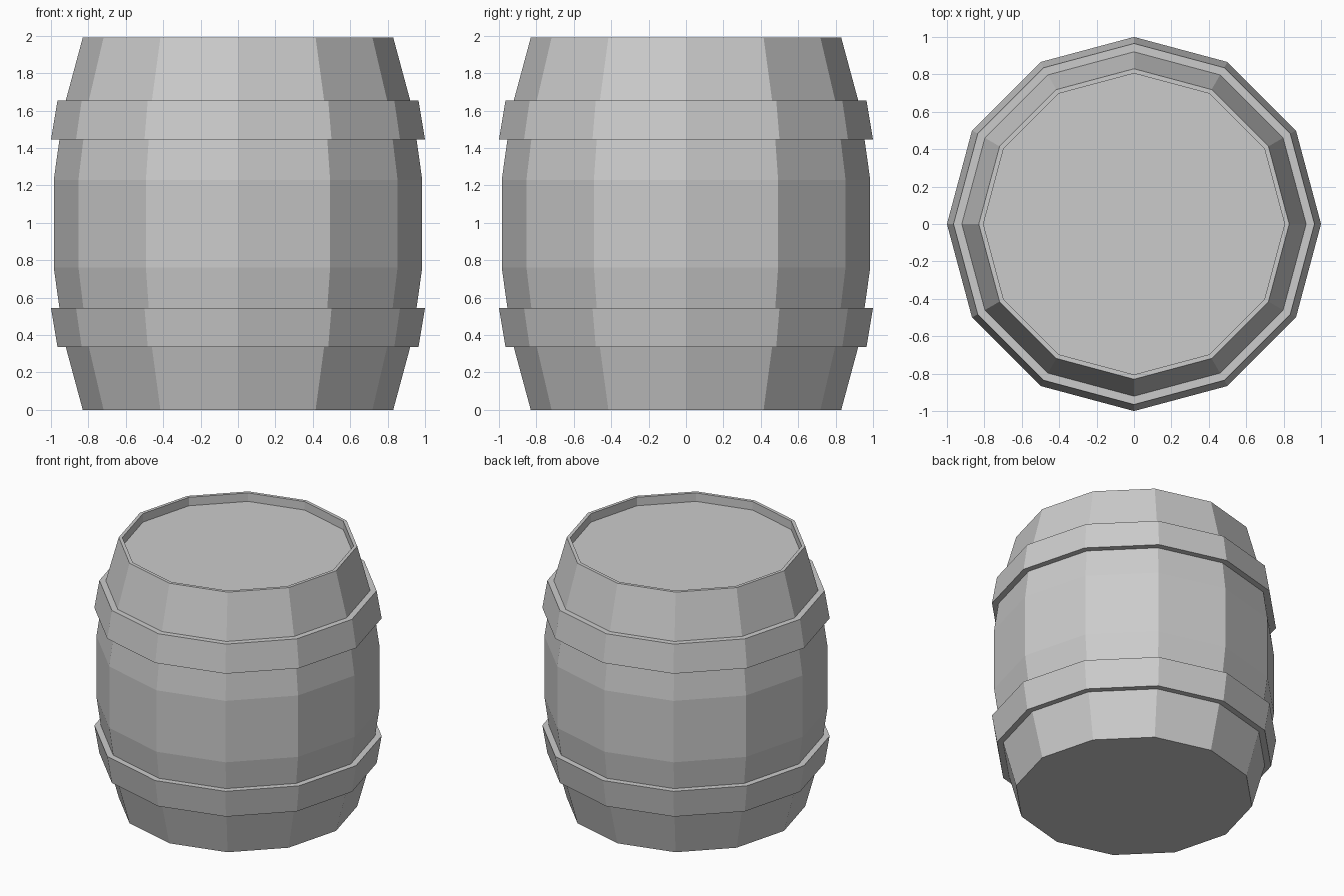
import bpy, bmesh
from math import cos, sin, pi

if "Cube" in bpy.data.objects:
    bpy.data.objects.remove(bpy.data.objects["Cube"])

SIDES = 12
HEIGHT = 1.99


def lathe(name, profile, closed):
    """Revolve (radius, z) points around z; cap both ends unless closed."""
    bm = bmesh.new()
    rings = [[bm.verts.new((r * cos(2 * pi * i / SIDES), r * sin(2 * pi * i / SIDES), z))
              for i in range(SIDES)] for r, z in profile]
    pairs = list(zip(rings, rings[1:]))
    if closed:
        pairs.append((rings[-1], rings[0]))
    else:
        bm.faces.new(rings[0])
        bm.faces.new(rings[-1])
    for a, b in pairs:
        for i in range(SIDES):
            j = (i + 1) % SIDES
            bm.faces.new((a[i], a[j], b[j], b[i]))
    bmesh.ops.recalc_face_normals(bm, faces=bm.faces)
    mesh = bpy.data.meshes.new(name)
    bm.to_mesh(mesh)
    bm.free()
    obj = bpy.data.objects.new(name, mesh)
    bpy.context.collection.objects.link(obj)
    return obj


def flip(profile):
    """Mirror a profile about the barrel's mid height."""
    return [(r, HEIGHT - z) for r, z in reversed(profile)]


# Bulging staves, with a shallow recessed lid inside the top rim
lower = [(0.83, 0.0), (0.93, 0.37), (0.985, 0.76)]
lid_recess = [(0.805, HEIGHT), (0.805, HEIGHT - 0.065)]
lathe("barrel_body", lower + flip(lower) + lid_recess, closed=False)

# Two sloping hoops, mirrored top and bottom
hoop = [(0.91, 0.335), (0.965, 0.335), (1.0, 0.545), (0.945, 0.545)]
lathe("lower_hoop", hoop, closed=True)
lathe("upper_hoop", flip(hoop), closed=True)
